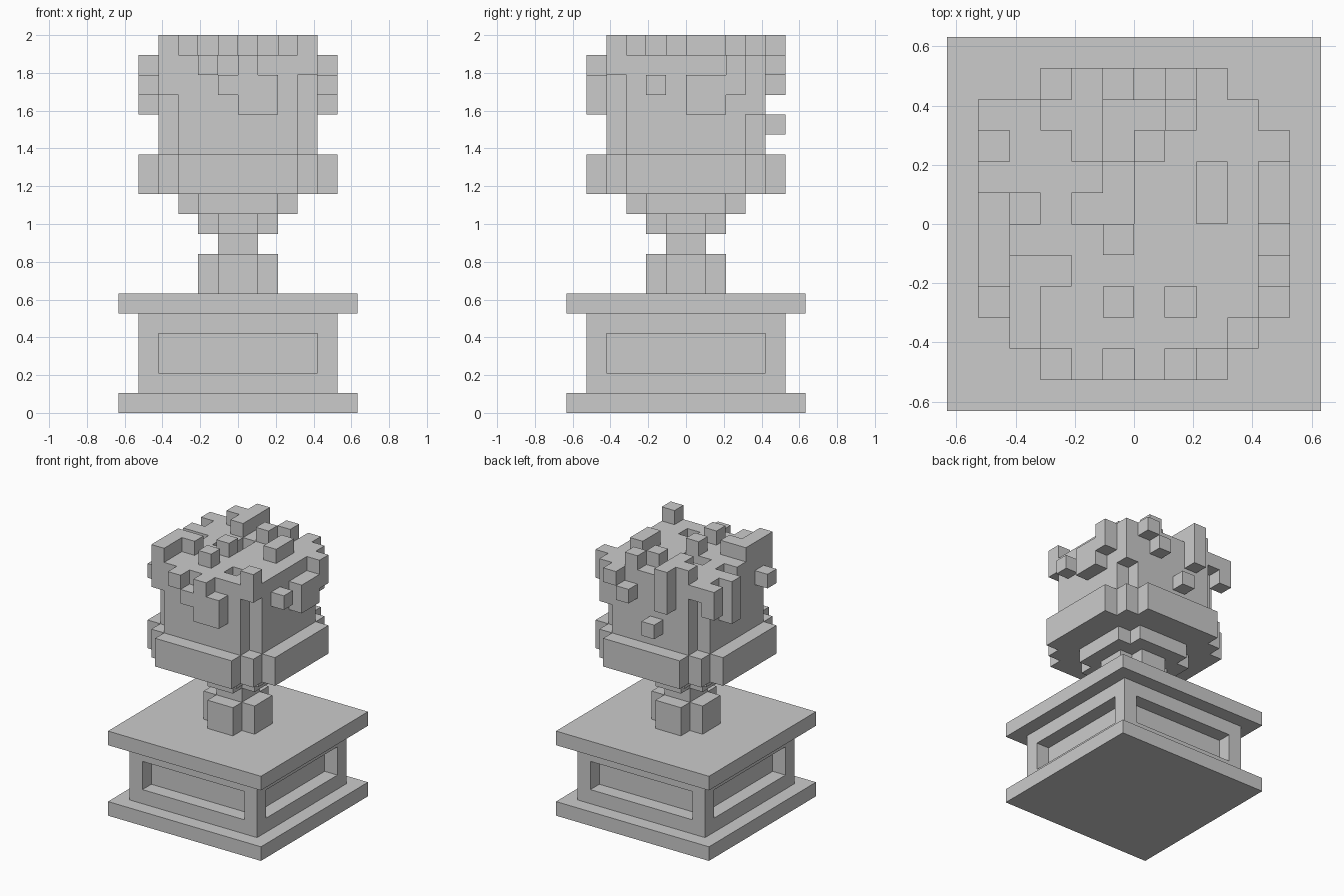
import bpy, bmesh
from mathutils import Vector

if "Cube" in bpy.data.objects:
    bpy.data.objects.remove(bpy.data.objects["Cube"])

U = 2 / 19  # one block; the model is 19 blocks tall


def box(x0, x1, y0, y1, z0, z1):
    return {(x, y, z) for x in range(x0, x1) for y in range(y0, y1) for z in range(z0, z1)}


def square(r, z0, z1):
    return box(-r, r, -r, r, z0, z1)


def cross(long, short, z0, z1):
    return box(-long, long, -short, short, z0, z1) | box(-short, short, -long, long, z0, z1)


def build(name, cells):
    """Skin a set of blocks with outward faces only, then merge flat areas."""
    bm = bmesh.new()
    verts = {}

    def vert(p):
        if p not in verts:
            verts[p] = bm.verts.new(Vector(p) * U)
        return verts[p]

    for c in cells:
        for axis in range(3):
            for side in (0, 1):
                n = list(c)
                n[axis] += 1 if side else -1
                if tuple(n) in cells:
                    continue
                a, b = (axis + 1) % 3, (axis + 2) % 3
                loop = []
                for da, db in ((0, 0), (1, 0), (1, 1), (0, 1)):
                    p = list(c)
                    p[axis] += side
                    p[a] += da
                    p[b] += db
                    loop.append(vert(tuple(p)))
                bm.faces.new(loop if side else loop[::-1])
    bmesh.ops.dissolve_limit(bm, angle_limit=0.01, verts=bm.verts, edges=bm.edges)
    me = bpy.data.meshes.new(name)
    bm.to_mesh(me)
    bm.free()
    ob = bpy.data.objects.new(name, me)
    bpy.context.collection.objects.link(ob)
    return ob


# Pedestal: two slabs and a body with a recessed panel on each side
pedestal = square(6, 0, 1) | square(5, 1, 5) | square(6, 5, 6)
for s in (-5, 4):
    pedestal -= box(-4, 4, s, s + 1, 2, 4)
    pedestal -= box(s, s + 1, -4, 4, 2, 4)
build("pedestal", pedestal)

# Stem: foot, thin neck and flare
build("stem", cross(2, 1, 6, 8) | square(1, 8, 9) | cross(2, 1, 9, 10))

# Head: stepped underside, wide band, notched column
head = cross(3, 2, 10, 11) | cross(5, 3, 11, 13) | square(4, 11, 13)
head |= cross(4, 3, 13, 17)

# Ragged cap layer with a few pits
head |= square(4, 17, 18)
for pit in ((-4, -3, 0, 1), (-2, 0, 0, 1), (-1, 0, 1, 2), (1, 2, -3, -2)):
    head -= box(*pit, 17, 18)

# Corner tufts
head |= box(-4, -3, -4, -3, 16, 19) | box(3, 4, -4, -3, 17, 19) | box(3, 4, 3, 4, 15, 18)

# Raised tufts on the top
for t in ((-4, -3, -4, -1), (-3, -2, -2, -1), (-1, 0, -3, -2), (-1, 0, -1, 0),
          (-2, -1, 2, 5), (-3, -2, 3, 4), (0, 1, 2, 3), (1, 2, 3, 4), (2, 3, 0, 2)):
    head |= box(*t, 18, 19)

# Tufts on the front and back: x range, z range
for x0, x1, z0, z1 in ((-2, -1, 17, 18), (-1, 0, 16, 17), (0, 1, 15, 18), (1, 2, 15, 17)):
    head |= box(x0, x1, -5, -4, z0, z1)
for x0, x1, z0, z1 in ((-2, -1, 16, 19), (-1, 0, 14, 15), (1, 2, 16, 17), (2, 3, 17, 18)):
    head |= box(x0, x1, 4, 5, z0, z1)

# Tufts on the right and left: y range, z range
for y0, y1, z0, z1 in ((-2, -1, 16, 17), (0, 2, 15, 17), (2, 3, 16, 18)):
    head |= box(4, 5, y0, y1, z0, z1)
for y0, y1, z0, z1 in ((-3, -2, 16, 17), (1, 2, 15, 18), (3, 4, 16, 18)):
    head |= box(-5, -4, y0, y1, z0, z1)
build("head", head)
